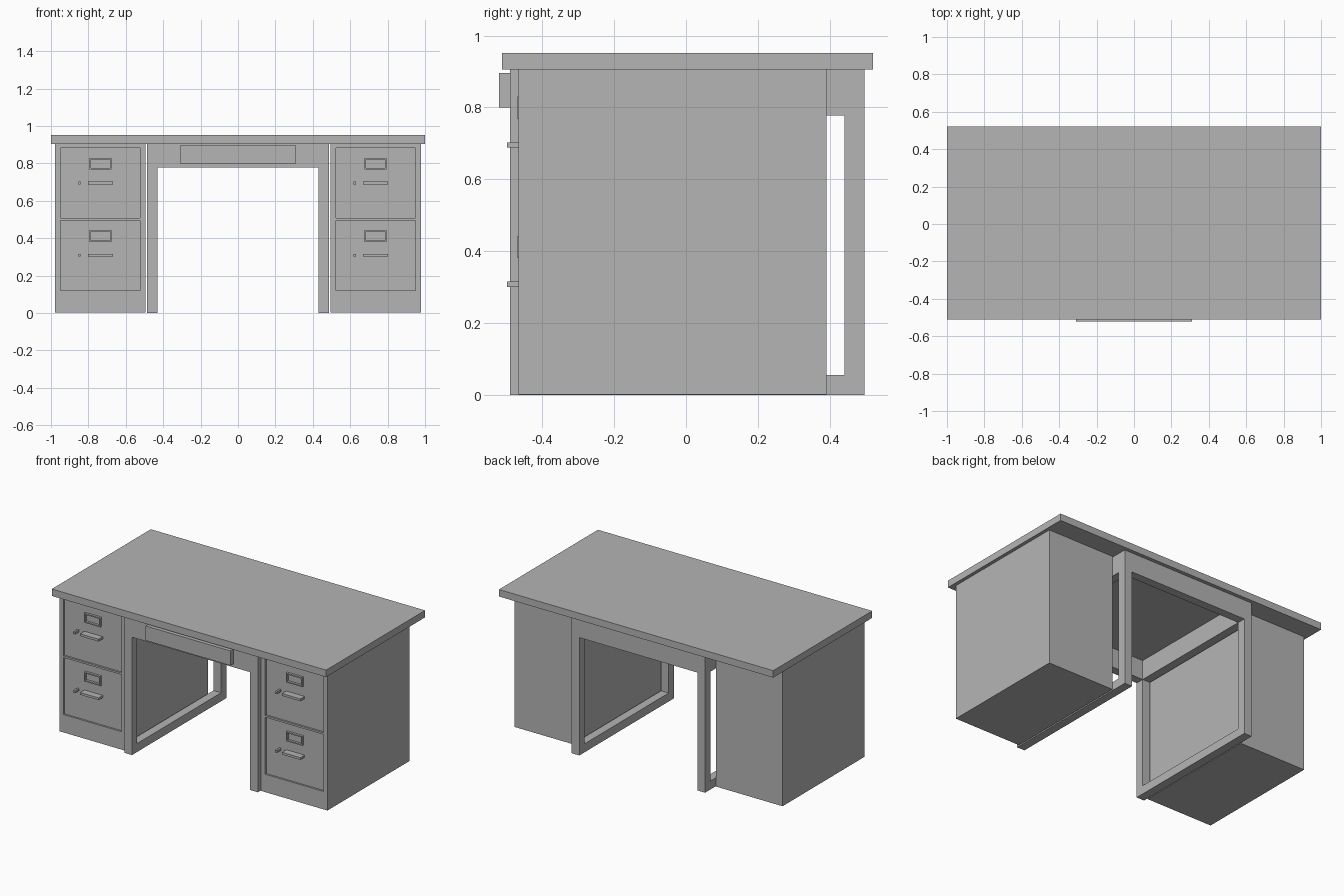
import bpy

cube = bpy.data.objects.get("Cube")
if cube:
    bpy.data.objects.remove(cube, do_unlink=True)

# Single painted-metal grey
grey = bpy.data.materials.new("desk_grey")
grey.use_nodes = True
COLOUR = (0.46, 0.46, 0.46, 1)
grey.diffuse_color = COLOUR
grey.node_tree.nodes["Principled BSDF"].inputs["Base Color"].default_value = COLOUR


def box(name, x, y, z):
    """Box spanning the given (low, high) ranges."""
    spans = (x, y, z)
    bpy.ops.mesh.primitive_cube_add(size=1)
    ob = bpy.context.object
    ob.name = ob.data.name = name
    for v in ob.data.vertices:
        v.co = [lo + (c + 0.5) * (hi - lo) for c, (lo, hi) in zip(v.co, spans)]
    ob.data.materials.append(grey)
    return ob


def cut(ob, x, y, z):
    """Remove a box-shaped volume from an object."""
    cutter = box("cutter", x, y, z)
    cutter.hide_render = True
    mod = ob.modifiers.new("cut", "BOOLEAN")
    mod.operation = "DIFFERENCE"
    mod.solver = "EXACT"
    mod.object = cutter
    bpy.context.view_layer.objects.active = ob
    bpy.ops.object.modifier_apply(modifier=mod.name)
    bpy.data.objects.remove(cutter, do_unlink=True)


def around(centre, half):
    return (centre - half, centre + half)


TOP = 0.905        # underside of the table top
FRONT = -0.465     # cabinet front
RECESS = -0.453    # drawer faces, set back from the cabinet front
THROUGH = (-2, 2)

# Table top
box("table_top", (-1, 1), (-0.511, 0.52), (TOP, 0.951))

# Open frame: four posts, side rails top and bottom, front and back aprons
frame = box("frame", around(0, 0.487), (-0.489, 0.496), (0, TOP))
cut(frame, around(0, 0.431), THROUGH, (-1, 0.777))            # knee space
cut(frame, THROUGH, (-0.434, 0.44), (0.056, 0.777))           # side openings
cut(frame, around(0, 0.431), (-0.434, 0.44), (-1, 2))         # hollow top

# Shallow centre drawer
box("centre_drawer", around(0, 0.309), (-0.52, -0.489), (0.80, 0.896))

# Two drawer cabinets with matching fittings
for side, cx in (("right", -0.736), ("left", 0.736)):
    cabinet = box(f"{side}_cabinet", around(cx, 0.242), (FRONT, 0.391), (0.002, TOP))
    for level, base in (("lower", 0.12), ("upper", 0.507)):
        part = f"{side}_{level}"
        cut(cabinet, around(cx, 0.212), (-1, RECESS), (base, base + 0.375))

        # Label holder: raised rectangular rim
        holder = box(part + "_label_holder", around(cx, 0.059),
                     (-0.468, RECESS), (base + 0.261, base + 0.323))
        cut(holder, around(cx, 0.051), THROUGH, (base + 0.269, base + 0.315))

        # Pull handle and latch button
        pull = (base + 0.181, base + 0.196)
        box(part + "_handle", around(cx, 0.067), (-0.497, RECESS), pull)
        box(part + "_latch", (cx - 0.118, cx - 0.105), (-0.497, RECESS), pull)
